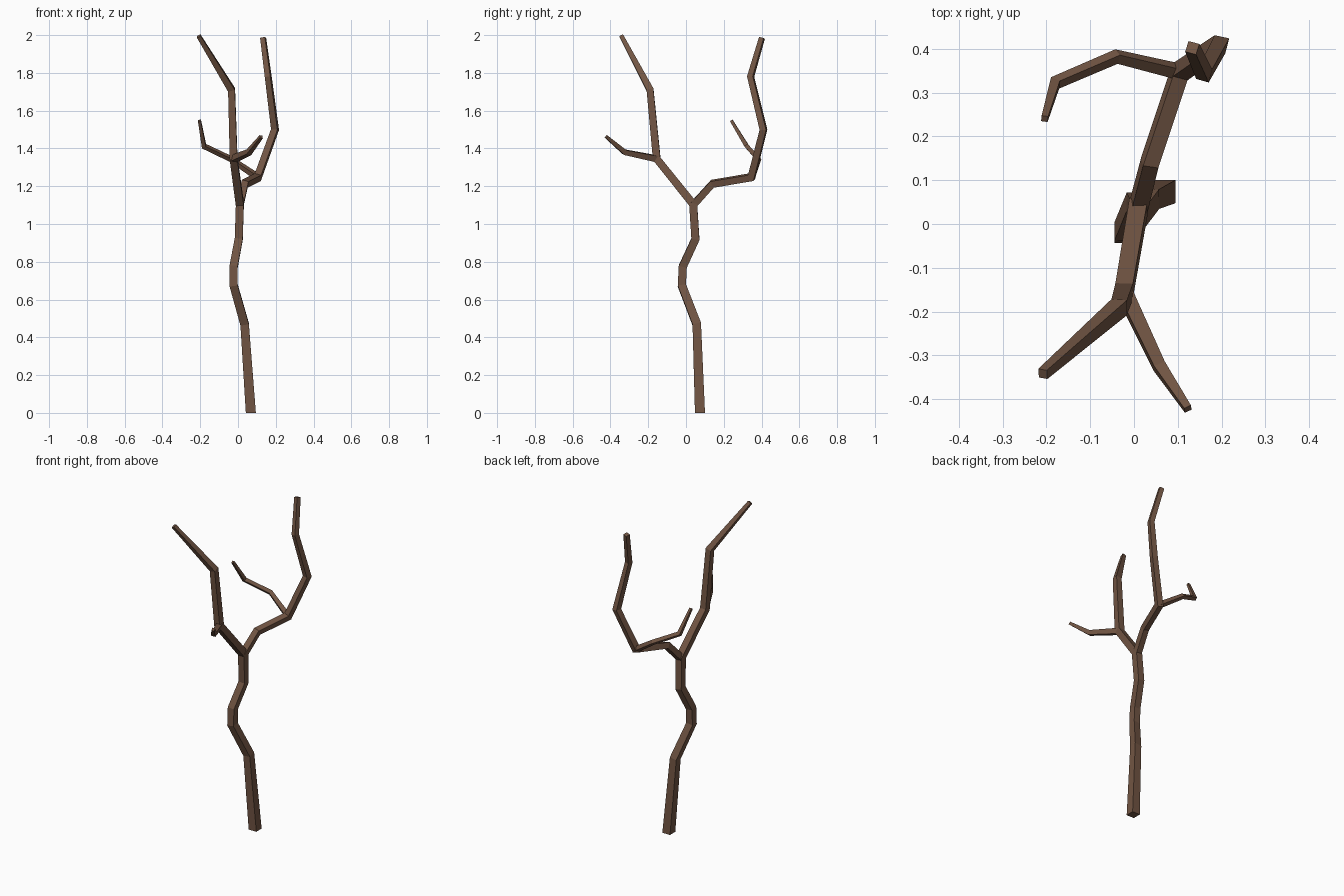
import bpy
import bmesh
from mathutils import Vector

if "Cube" in bpy.data.objects:
    bpy.data.objects.remove(bpy.data.objects["Cube"])

bark = bpy.data.materials.new("brown bark")
bark.diffuse_color = (0.165, 0.090, 0.056, 1)
bark.use_nodes = True
bark.node_tree.nodes["Principled BSDF"].inputs["Base Color"].default_value = bark.diffuse_color


def limb(name, nodes, frame=None):
    """Square mitred tube along (x, y, z, width) nodes; returns the frame at each node."""
    pts = [Vector(n[:3]) for n in nodes]
    dirs = [(b - a).normalized() for a, b in zip(pts, pts[1:])]
    d_prev, u, v = frame or (Vector((0, 0, 1)), Vector((1, 0, 0)), Vector((0, 1, 0)))
    bm = bmesh.new()
    rings, frames = [], []
    for i, p in enumerate(pts):
        d = dirs[min(i, len(dirs) - 1)]
        turn = d_prev.rotation_difference(d)
        nu, nv = turn @ u, turn @ v
        half = nodes[i][3] / 2
        # The end rings are square to the limb, the inner ones lie in the mitre plane
        normal = (d_prev + d).normalized()
        a, b, ray = (u, v, d_prev) if i else (nu, nv, d)
        if i == 0:
            normal = d if frame else Vector((0, 0, 1))
        ring = []
        for s, t in ((-1, -1), (1, -1), (1, 1), (-1, 1)):
            o = (a * s + b * t) * half
            o -= ray * (o.dot(normal) / ray.dot(normal))
            ring.append(bm.verts.new(p + o))
        rings.append(ring)
        d_prev, u, v = d, nu, nv
        frames.append((d, u, v))
    for r, q in zip(rings, rings[1:]):
        for k in range(4):
            bm.faces.new((r[k], r[(k + 1) % 4], q[(k + 1) % 4], q[k]))
    bm.faces.new(rings[0][::-1])
    bm.faces.new(rings[-1])
    bmesh.ops.recalc_face_normals(bm, faces=bm.faces)
    mesh = bpy.data.meshes.new(name)
    bm.to_mesh(mesh)
    bm.free()
    mesh.materials.append(bark)
    bpy.context.collection.objects.link(bpy.data.objects.new(name, mesh))
    return frames


# Trunk running on into the front branch
trunk = limb("trunk_and_front_branch", [
    (0.068, 0.074, 0.0, 0.053), (0.035, 0.057, 0.47, 0.045),
    (-0.023, -0.022, 0.675, 0.043), (-0.023, -0.017, 0.775, 0.043),
    (0.004, 0.050, 0.92, 0.042), (0.010, 0.038, 1.105, 0.042),
    (-0.023, -0.155, 1.345, 0.040), (-0.034, -0.190, 1.71, 0.036),
    (-0.208, -0.342, 1.995, 0.022)])

# Back branch from the fork
back = limb("back_branch", [
    (0.010, 0.038, 1.100, 0.038), (0.036, 0.140, 1.213, 0.036),
    (0.105, 0.347, 1.248, 0.036), (0.196, 0.410, 1.50, 0.034),
    (0.160, 0.342, 1.78, 0.030), (0.133, 0.402, 1.985, 0.026)], trunk[4])

# Thin side twigs
limb("front_twig", [
    (-0.023, -0.155, 1.345, 0.034), (0.058, -0.325, 1.38, 0.027),
    (0.123, -0.422, 1.462, 0.017)], trunk[5])
limb("back_twig", [
    (0.105, 0.347, 1.248, 0.028), (-0.040, 0.382, 1.345, 0.023),
    (-0.180, 0.322, 1.412, 0.022), (-0.204, 0.240, 1.548, 0.015)], back[1])
